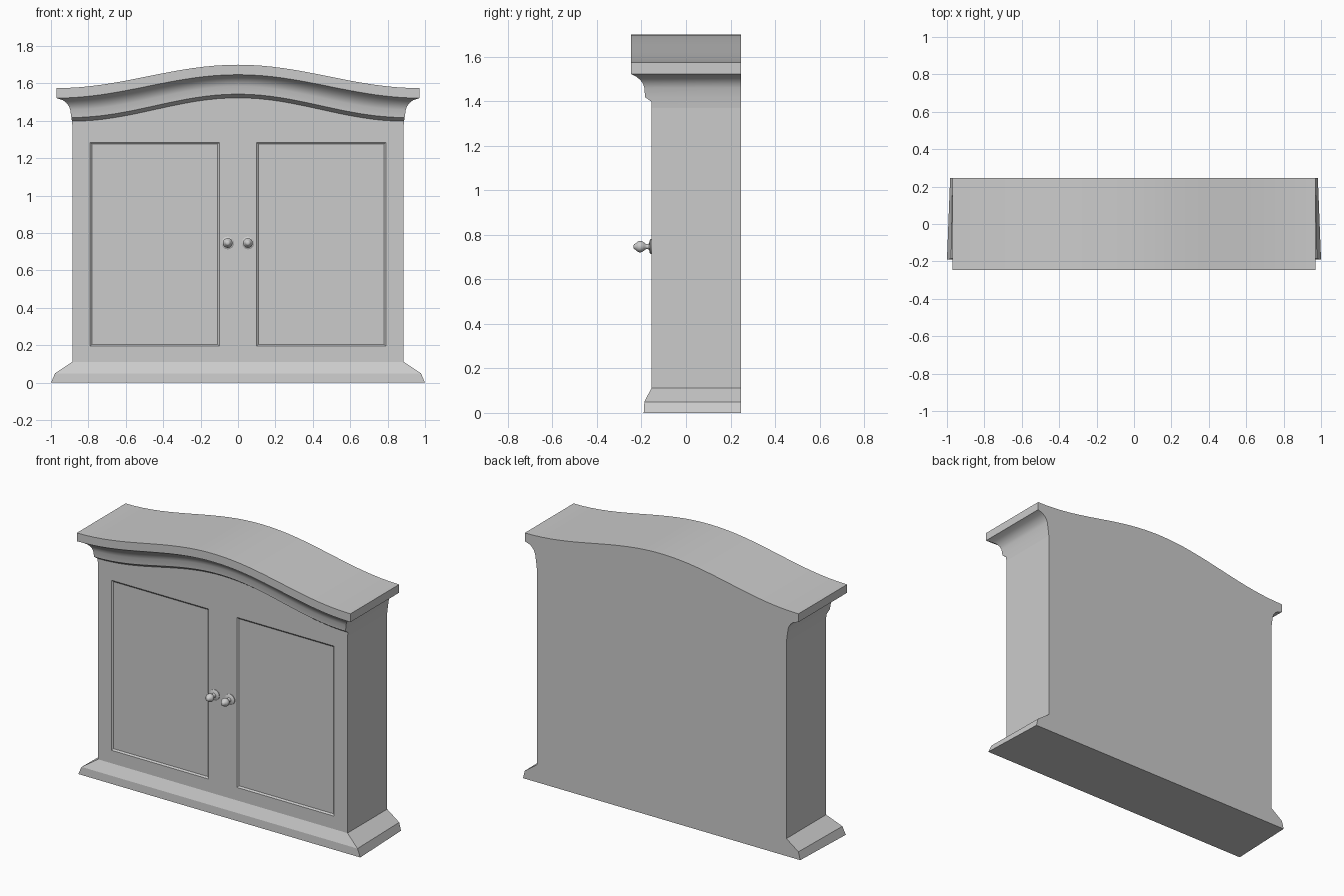
import bpy, bmesh, math

if "Cube" in bpy.data.objects:
    bpy.data.objects.remove(bpy.data.objects["Cube"])

BACK = 0.247


def finish(name, bm, angle=30):
    bmesh.ops.recalc_face_normals(bm, faces=bm.faces)
    me = bpy.data.meshes.new(name)
    bm.to_mesh(me)
    bm.free()
    ob = bpy.data.objects.new(name, me)
    bpy.context.collection.objects.link(ob)
    bpy.ops.object.select_all(action='DESELECT')
    ob.select_set(True)
    bpy.context.view_layer.objects.active = ob
    bpy.ops.object.shade_smooth_by_angle(angle=math.radians(angle))
    return ob


def stack(levels, ts):
    """Stacked rings: level = (front half width, back half width, front y, z, arch).
    ts are stations across the width from -1 to 1."""
    bm = bmesh.new()
    rings = []
    n = len(ts)
    for xf, xb, y, z, arch in levels:
        h = [z + arch * 0.0625 * (1 + math.cos(math.pi * t)) for t in ts]
        ring = [bm.verts.new((t * xf, y, h[i])) for i, t in enumerate(ts)]
        ring += [bm.verts.new((ts[i] * xb, BACK, h[i])) for i in reversed(range(n))]
        rings.append(ring)
    m = 2 * n
    for a, b in zip(rings, rings[1:]):
        for i in range(m):
            j = (i + 1) % m
            bm.faces.new((a[i], a[j], b[j], b[i]))
    for r in (rings[0], rings[-1]):
        for i in range(n - 1):
            bm.faces.new((r[i], r[i + 1], r[m - 2 - i], r[m - 1 - i]))
    return bm


# plinth with sloping top
finish("plinth", stack([
    (1.0, 0.983, -0.19, 0.0, 0),
    (0.978, 0.970, -0.187, 0.05, 0),
    (0.885, 0.885, -0.155, 0.112, 0)], [-1, 1]), 10)

# cabinet body with two recessed door panels
W = 0.885
body = stack([(W, W, -0.155, z, 0) for z in (0.112, 0.195, 1.285, 1.37)],
             [x / W for x in (-W, -0.79, -0.10, 0.10, 0.79, W)])
panels = []
for f in body.faces:
    c = f.calc_center_median()
    if c.y < -0.15 and 0.3 < c.z < 1.2 and 0.3 < abs(c.x) < 0.6:
        panels.append(f)
bmesh.ops.recalc_face_normals(body, faces=body.faces)
bmesh.ops.inset_individual(body, faces=panels, thickness=0.014, depth=-0.008)
finish("cabinet_body", body, 10)

# arched cornice: frieze, lower bead, cove and top slab
cornice = [
    (0.885, -0.155, 1.37, 0), (0.888, -0.155, 1.398, 1),
    (0.891, -0.184, 1.418, 1), (0.897, -0.187, 1.46, 1),
    (0.905, -0.194, 1.480, 1), (0.918, -0.207, 1.497, 1),
    (0.937, -0.224, 1.511, 1), (0.970, -0.247, 1.522, 1),
    (0.970, -0.247, 1.575, 1)]
finish("cornice", stack([(x, x, y, z, a) for x, y, z, a in cornice],
                        [-1 + i / 16 for i in range(33)]))

# turned door knobs: (radius, distance out from the door)
profile = [(0.034, -0.002), (0.034, 0.004), (0.028, 0.008), (0.014, 0.011),
           (0.011, 0.018), (0.012, 0.026), (0.019, 0.034), (0.025, 0.044),
           (0.026, 0.054), (0.022, 0.063), (0.015, 0.070), (0.012, 0.077),
           (0.007, 0.080)]
SIDES = 20
for label, x in (("left_knob", -0.055), ("right_knob", 0.053)):
    bm = bmesh.new()
    rings = [[bm.verts.new((x + r * math.cos(2 * math.pi * k / SIDES), -0.155 - d,
                            0.747 + r * math.sin(2 * math.pi * k / SIDES)))
              for k in range(SIDES)] for r, d in profile]
    for a, b in zip(rings, rings[1:]):
        for k in range(SIDES):
            j = (k + 1) % SIDES
            bm.faces.new((a[k], a[j], b[j], b[k]))
    bm.faces.new(rings[0])
    bm.faces.new(rings[-1])
    finish(label, bm, 40)
